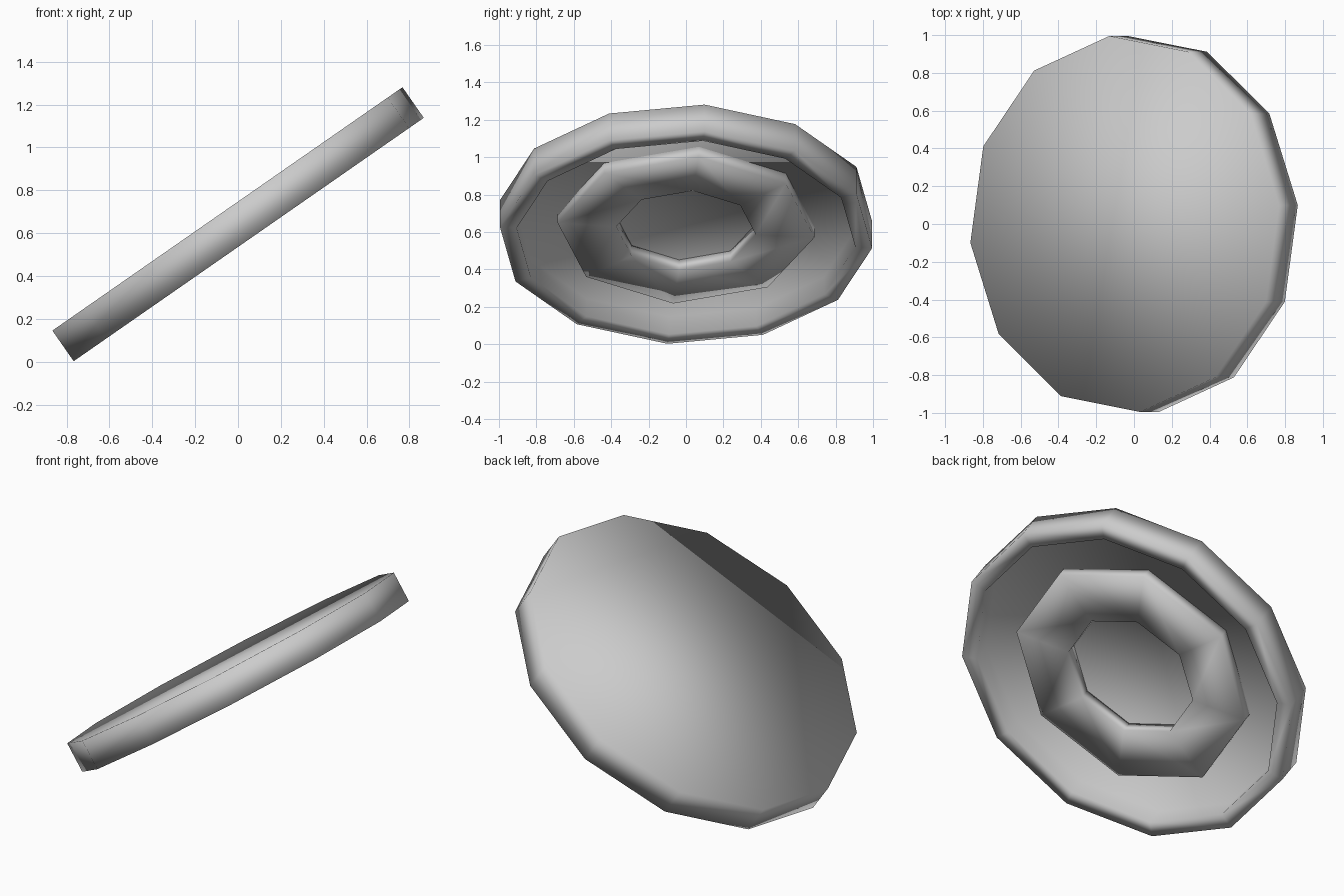
import bpy, bmesh, math

if "Cube" in bpy.data.objects:
    bpy.data.objects.remove(bpy.data.objects["Cube"])

TILT = math.radians(34.8)
TURN = math.radians(5.7)
CENTRE = (0.05, 0, 0.57)


def lathe(name, profile, sides, closed):
    """Revolve (radius, height) points; either close the loop or cap both ends."""
    bm = bmesh.new()
    rings = []
    for r, h in profile:
        rings.append([bm.verts.new((r * math.cos(TURN + math.tau * i / sides),
                                    r * math.sin(TURN + math.tau * i / sides), h))
                      for i in range(sides)])
    pairs = list(zip(rings, rings[1:]))
    if closed:
        pairs.append((rings[-1], rings[0]))
    else:
        bm.faces.new(rings[0])
        bm.faces.new(rings[-1])
    for a, b in pairs:
        for i in range(sides):
            j = (i + 1) % sides
            bm.faces.new((a[i], a[j], b[j], b[i]))
    bmesh.ops.recalc_face_normals(bm, faces=bm.faces)
    for f in bm.faces:
        f.smooth = True
    mesh = bpy.data.meshes.new(name)
    bm.to_mesh(mesh)
    bm.free()
    obj = bpy.data.objects.new(name, mesh)
    obj.location = CENTRE
    obj.rotation_euler = (0, -TILT, 0)
    bpy.context.collection.objects.link(obj)
    return obj


# Lid disc: flat top, outer wall, narrow lip and recessed underside
lathe("lid_disc", [(1, 0.174), (1, 0), (0.91, 0), (0.91, 0.114)], 12, False)

# Eight-sided ring in the recess
lathe("inner_ring", [(0.69, 0.12), (0.69, 0.048), (0.375, 0.045), (0.375, 0.12)], 8, True)
